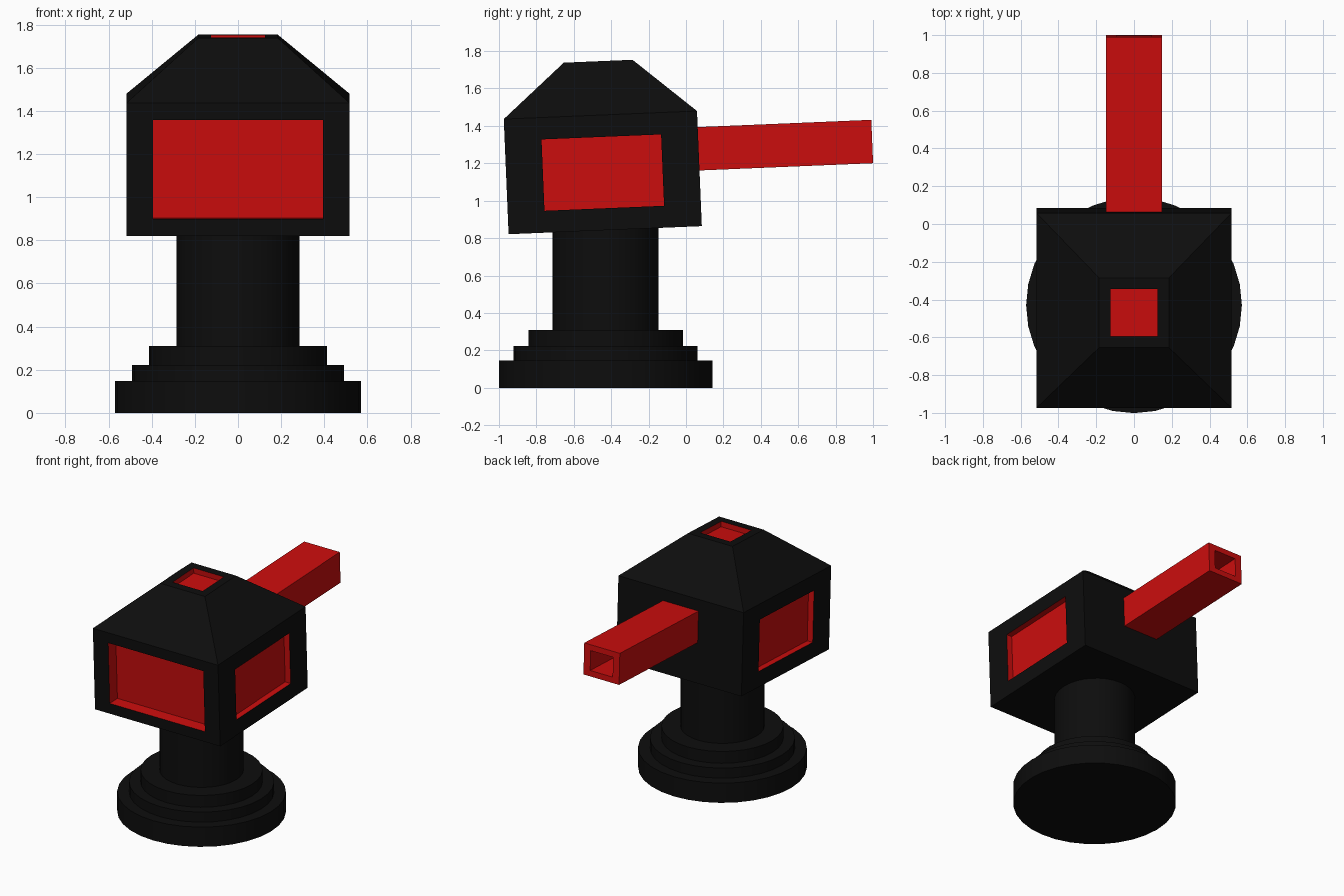
import bpy, bmesh, math
from mathutils import Matrix, Vector

if "Cube" in bpy.data.objects:
    bpy.data.objects.remove(bpy.data.objects["Cube"])

PIVOT_Y = -0.43
TILT = math.radians(2.39)


def material(name, color):
    m = bpy.data.materials.new(name)
    m.diffuse_color = (*color, 1)
    m.use_nodes = True
    m.node_tree.nodes["Principled BSDF"].inputs["Base Color"].default_value = m.diffuse_color
    return m


BLACK = material("black_paint", (0.004, 0.004, 0.004))
RED = material("red_paint", (0.6, 0.004, 0.004))


def finish(bm, name, mats, matrix):
    me = bpy.data.meshes.new(name)
    bm.to_mesh(me)
    bm.free()
    for m in mats:
        me.materials.append(m)
    ob = bpy.data.objects.new(name, me)
    bpy.context.collection.objects.link(ob)
    ob.matrix_world = matrix
    return ob


def box(lo, hi):
    bm = bmesh.new()
    bmesh.ops.create_cube(bm, size=1)
    lo, hi = Vector(lo), Vector(hi)
    for v in bm.verts:
        v.co = Vector(((lo[i] + hi[i]) / 2 + v.co[i] * (hi[i] - lo[i])) for i in range(3))
    bm.normal_update()
    return bm


def face_towards(bm, direction):
    d = Vector(direction)
    return max(bm.faces, key=lambda f: (f.normal.dot(d) > 0.99, f.calc_center_median().dot(d)))


def recess(bm, direction, half, depth):
    """Cut a red centred rectangular pocket into the face pointing in direction."""
    f = face_towards(bm, direction)
    bmesh.ops.inset_individual(bm, faces=[f], thickness=0.03)
    c = f.calc_center_median()
    for v in f.verts:
        for i in range(3):
            if half[i]:
                v.co[i] = c[i] + math.copysign(half[i], v.co[i] - c[i])
    n = f.normal.copy()
    ext = bmesh.ops.extrude_discrete_faces(bm, faces=[f])["faces"][0]
    ext.material_index = 1
    for e in ext.edges:
        for w in e.link_faces:
            w.material_index = 1
    bmesh.ops.translate(bm, verts=ext.verts[:], vec=-n * depth)
    bm.normal_update()


# Stepped round base and column, turned from one profile
profile = [(0, 0), (0.571, 0), (0.571, 0.147), (0.491, 0.147), (0.491, 0.222),
           (0.413, 0.222), (0.413, 0.31), (0.284, 0.31), (0.284, 0.86)]
bm = bmesh.new()
verts = [bm.verts.new((r, 0, z)) for r, z in profile]
edges = [bm.edges.new(p) for p in zip(verts, verts[1:])]
bmesh.ops.spin(bm, geom=verts + edges, cent=(0, 0, 0), axis=(0, 0, 1),
               angle=math.tau, steps=32, use_merge=True)
bmesh.ops.remove_doubles(bm, verts=bm.verts[:], dist=1e-4)
bmesh.ops.recalc_face_normals(bm, faces=bm.faces[:])
base = finish(bm, "base_and_column", [BLACK], Matrix.Translation((0, PIVOT_Y, 0)))
bpy.context.view_layer.objects.active = base
base.select_set(True)
bpy.ops.object.shade_smooth_by_angle(angle=math.radians(30))

# Tilted head: box with a tapered roof and red pockets
head_matrix = Matrix.Translation((0, PIVOT_Y - 0.002, 0.8425)) @ Matrix.Rotation(TILT, 4, "X")
bm = box((-0.517, -0.517, 0), (0.517, 0.517, 0.616))
top = face_towards(bm, (0, 0, 1))
roof = bmesh.ops.extrude_discrete_faces(bm, faces=[top])["faces"][0]
for v in roof.verts:
    v.co = (math.copysign(0.184, v.co.x), math.copysign(0.184, v.co.y), 0.904)
bm.normal_update()
recess(bm, (0, -1, 0), (0.393, 0, 0.23), 0.09)
for side in (1, -1):
    recess(bm, (side, 0, 0), (0, 0.32, 0.191), 0.045)
recess(bm, (0, 0, 1), (0.125, 0.125, 0), 0.04)
finish(bm, "head", [BLACK, RED], head_matrix)

# Square barrel with a hollow bore
bm = box((-0.147, 0.517, 0.298), (0.147, 1.446, 0.53))
recess(bm, (0, 1, 0), (0.093, 0, 0.073), 0.8)
bmesh.ops.delete(bm, geom=[face_towards(bm, (0, -1, 0))], context="FACES_ONLY")
finish(bm, "barrel", [RED, RED], head_matrix)
